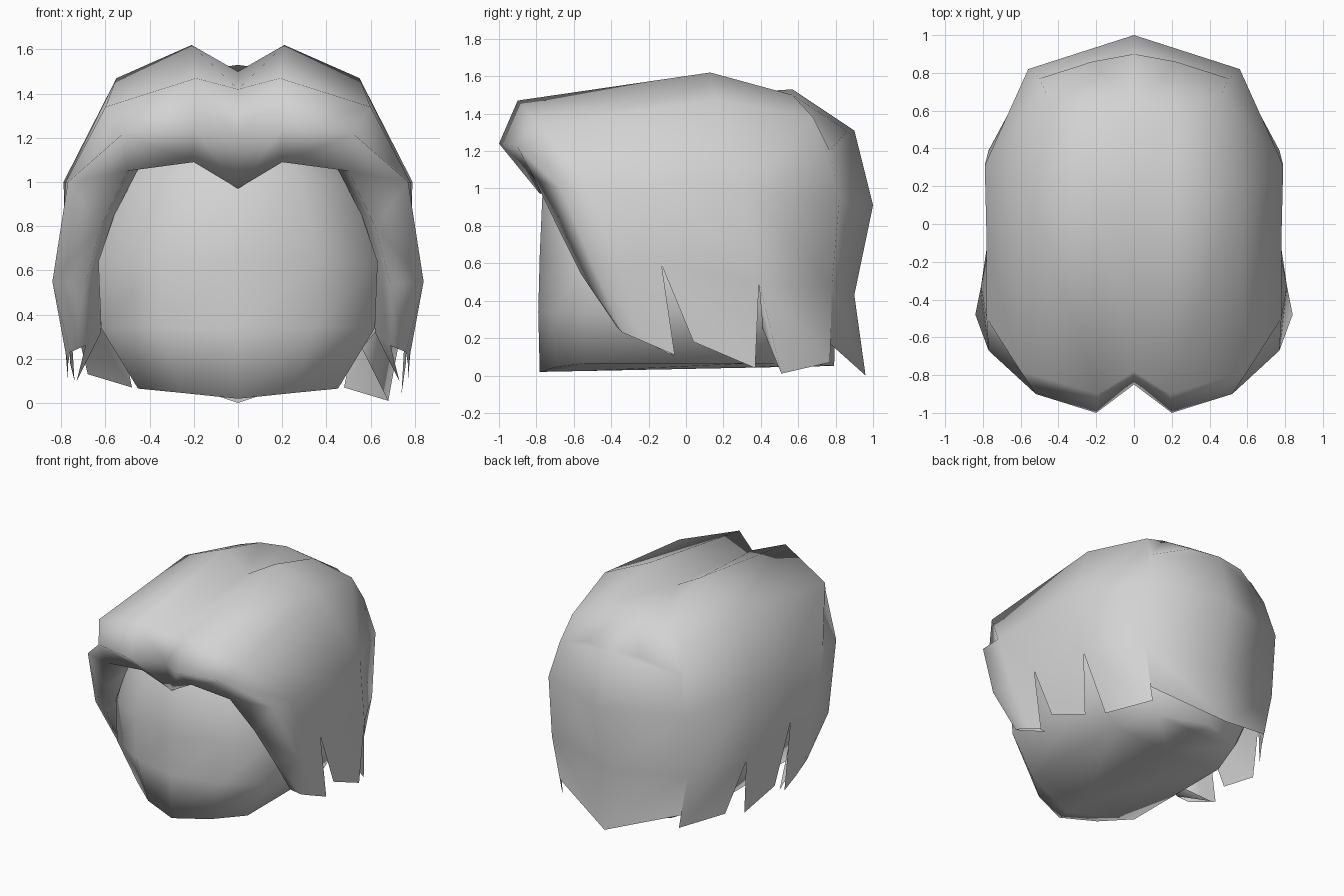
import bpy
import bmesh
from mathutils import Vector

cube = bpy.data.objects.get("Cube")
if cube:
    bpy.data.objects.remove(cube, do_unlink=True)

# One plain clay colour for everything
clay = bpy.data.materials.new("light_grey")
clay.use_nodes = True
colour = (0.65, 0.65, 0.65, 1)
clay.diffuse_color = colour
clay.node_tree.nodes["Principled BSDF"].inputs["Base Color"].default_value = colour


class Surface:
    """Collects faces by corner position, sharing corners that coincide."""

    def __init__(self):
        self.bm = bmesh.new()
        self.corners = {}

    def corner(self, point):
        key = tuple(round(value, 4) for value in point)
        if key not in self.corners:
            self.corners[key] = self.bm.verts.new(key)
        return self.corners[key]

    def face(self, *points):
        verts = list(dict.fromkeys(self.corner(point) for point in points))
        if len(verts) > 2 and not self.bm.faces.get(verts):
            self.bm.faces.new(verts)

    def finish(self, name):
        bmesh.ops.recalc_face_normals(self.bm, faces=self.bm.faces[:])
        mesh = bpy.data.meshes.new(name)
        self.bm.to_mesh(mesh)
        self.bm.free()
        mesh.materials.append(clay)
        mesh.shade_smooth()
        obj = bpy.data.objects.new(name, mesh)
        bpy.context.collection.objects.link(obj)
        return obj


def flip(point, side):
    return Vector((point[0] * side, point[1], point[2]))


# Hair cap: half arches from the parting down to the strand roots
inner = [(0, -.73, 1), (.2, -.71, 1.1), (.45, -.6, 1.06), (.56, -.52, .85), (.63, -.44, .62)]
lip = [(0, -.78, .97), (.2, -.84, 1.09), (.5, -.81, 1.05), (.62, -.69, .8), (.69, -.56, .54)]
fringe = [(0, -.85, 1.2), (.2, -1, 1.24), (.52, -.9, 1.22), (.77, -.67, 1), (.84, -.48, .55)]
brow = [(0, -.78, 1.42), (.19, -.9, 1.47), (.6, -.78, 1.34), (.78, -.5, 1), (.81, -.33, .57)]
crown = [(0, .1, 1.5), (.21, .13, 1.62), (.55, .17, 1.47), (.78, -.1, 1), (.77, -.13, .59)]
rear = [(0, .57, 1.53), (.22, .57, 1.5), (.46, .68, 1.38), (.79, .31, 1), (.77, .39, .5)]
corner = [(0, .9, 1.31), (.22, .86, 1.31), (.5, .77, 1.2), (.56, .82, .94), (.56, .78, .48)]
nape = [(0, .9, 1.31)] * 3 + [(0, 1, .91), (0, .9, .43)]
# the widest part of the rear arch runs forward of its shoulder
arches = [inner, lip, fringe, brow, crown, rear, corner, nape]

# Strands: rows of tips hanging below runs of neighbouring arches
front_strand = [(.62, -.33, .32), (.69, -.37, .26), (.76, -.34, .23), (.77, -.2, .17),
                (.77, -.06, .11)]
side_strand = [(.76, .04, .18), (.74, .37, .04)]
rear_strand = [(.68, .51, .01), (.48, .77, .07)]
back_strand = [(.5, .77, .17), (0, .96, 0)]
strands = [(0, front_strand), (4, side_strand), (5, rear_strand), (6, back_strand)]

# Turned-in edges of the front and rear strands
front_fold = [front_strand[0], front_strand[1], (.73, -.06, .1)]
rear_fold = [rear[-1], rear_strand[0], (.56, .41, .25)]

hair = Surface()
for side in (1, -1):
    for near, far in zip(arches, arches[1:]):
        for j in range(len(near) - 1):
            ring = near[j], near[j + 1], far[j + 1], far[j]
            hair.face(*[flip(point, side) for point in ring])
    for first, tips in strands:
        for k in range(len(tips) - 1):
            near, far = arches[first + k], arches[first + k + 1]
            a, b = Vector(tips[k]), Vector(tips[k + 1])
            # the two sides are cut to slightly different lengths
            if side < 0 and tips is rear_strand:
                a.z += .12
            if side < 0 and tips is side_strand:
                b.z += .06
            ring = near[-1], a, b, far[-1]
            hair.face(*[flip(point, side) for point in ring])
    hair.face(*[flip(point, side) for point in front_fold])
    if side > 0:
        hair.face(*rear_fold)
hair.finish("hair")

# Head: one rounded plan, scaled at several heights
half_plan = [(0, -.79), (.35, -.7), (.62, -.54), (.62, .35), (.46, .66), (0, .8)]
plan = half_plan + [(-x, y) for x, y in half_plan[-2:0:-1]]
levels = [(.065, .73, .99), (.34, 1, 1), (.64, 1.02, .99), (1, .82, .97), (1.25, .5, .7)]


def head_point(x, y, level):
    z, wide, deep = level
    # the underside has a shallow keel, deepest at the chin
    keel = (.03 - .02 * y) * (1 - abs(x) / .62) if level is levels[0] else 0
    return Vector((x * wide, y * deep, z - keel))


head = Surface()
rings = [[head_point(x, y, level) for x, y in plan] for level in levels]
for low, high in zip(rings, rings[1:]):
    for i in range(len(plan)):
        n = (i + 1) % len(plan)
        head.face(low[i], low[n], high[n], high[i])
# underside and hidden top, each folded along the centre line
for level in (levels[0], levels[-1]):
    for side in (1, -1):
        for (x, y), (x_next, y_next) in zip(half_plan, half_plan[1:]):
            quad = (0, y), (x * side, y), (x_next * side, y_next), (0, y_next)
            head.face(*[head_point(*point, level) for point in quad])
head.finish("head")
